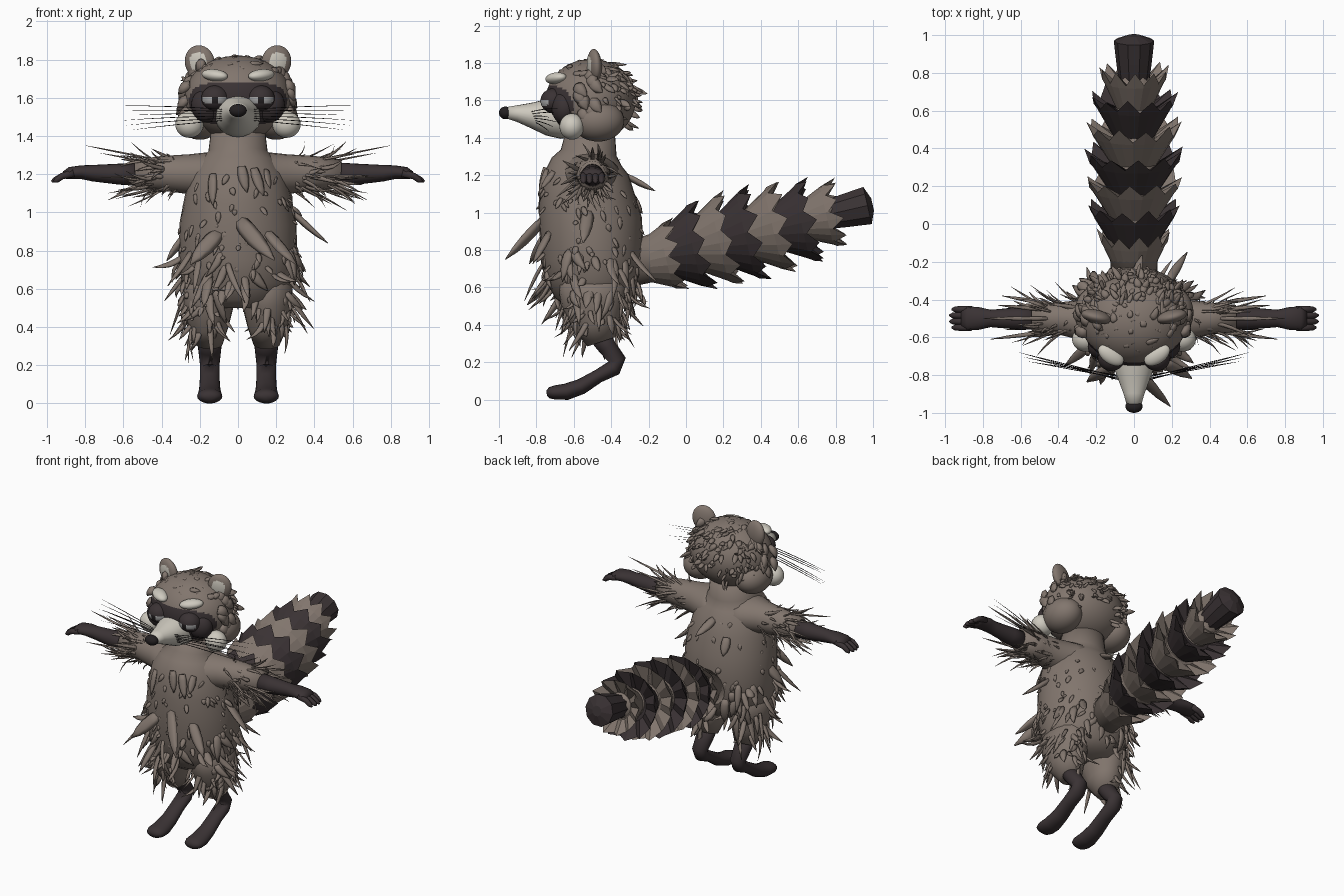
import bpy, bmesh, math, random
from mathutils import Vector, Matrix

random.seed(7)
if "Cube" in bpy.data.objects:
    bpy.data.objects.remove(bpy.data.objects["Cube"])
V, U = Vector, random.uniform
X, Y, Z = V((1, 0, 0)), V((0, 1, 0)), V((0, 0, 1))


def material(name, rgb):
    m = bpy.data.materials.new(name)
    m.use_nodes = True
    m.diffuse_color = (*rgb, 1)
    m.node_tree.nodes["Principled BSDF"].inputs["Base Color"].default_value = (*rgb, 1)
    return m


FUR = material("brown fur", (0.222, 0.18, 0.154))
DARK = material("dark fur", (0.042, 0.032, 0.034))
PALE = material("pale fur", (0.62, 0.59, 0.52))
BLACK = material("black", (0.018, 0.015, 0.016))
EYE = material("eye grey", (0.4, 0.4, 0.4))


def finish(name, bm, mats, smooth=True):
    bmesh.ops.recalc_face_normals(bm, faces=bm.faces)
    for f in bm.faces:
        f.smooth = smooth
    me = bpy.data.meshes.new(name)
    bm.to_mesh(me)
    bm.free()
    for m in mats:
        me.materials.append(m)
    ob = bpy.data.objects.new(name, me)
    bpy.context.collection.objects.link(ob)


def skin(bm, rings):
    """Join rings of points into a closed tube."""
    rows = [[bm.verts.new(p) for p in r] for r in rings]
    n = len(rows[0])
    for a, b in zip(rows, rows[1:]):
        for i in range(n):
            bm.faces.new((a[i], a[(i + 1) % n], b[(i + 1) % n], b[i]))
    bm.faces.new(rows[0][::-1])
    bm.faces.new(rows[-1])


def tube(name, mat, pts, radii, u, sides=20, smooth=True):
    """Elliptical tube along a path; u is the first radius direction."""
    pts, rings = [V(p) for p in pts], []
    for i, p in enumerate(pts):
        t = (pts[min(i + 1, len(pts) - 1)] - pts[max(i - 1, 0)]).normalized()
        v = t.cross(u).normalized()
        a, b = radii[i]
        angs = [2 * math.pi * k / sides for k in range(sides)]
        rings.append([p + u * a * math.cos(g) + v * b * math.sin(g) for g in angs])
    bm = bmesh.new()
    skin(bm, rings)
    finish(name, bm, [mat], smooth)


def ball(name, mats, loc, size, rot=None, rule=None, cuts=(), segments=32):
    """Ellipsoid; rule picks a material from the local unit position."""
    bm = bmesh.new()
    bmesh.ops.create_uvsphere(bm, u_segments=segments, v_segments=segments * 5 // 8, radius=1)
    for co, no in cuts:
        bmesh.ops.bisect_plane(bm, geom=bm.verts[:] + bm.edges[:] + bm.faces[:],
                               plane_co=co, plane_no=no)
    if rule:
        for f in bm.faces:
            f.material_index = rule(f.calc_center_median())
    m = Matrix.Translation(loc) @ (rot or Matrix.Identity(4)) @ Matrix.Diagonal((*size, 1))
    bmesh.ops.transform(bm, matrix=m, verts=bm.verts)
    finish(name, bm, mats)


def tuft(bm, base, d, n, length, w, curl=V((0, 0, 0)), flat=0.5):
    """One curved, tapered, flattened lock of fur."""
    d, base = V(d).normalized(), V(base)
    side = d.cross(n).normalized()
    up = side.cross(d)
    rings = []
    for i, k in enumerate((0.75, 1, 1, 0.7, 0.1)):
        t = i / 4
        p = base + (d * t + curl * t * t) * length
        rings.append([p + (side * math.cos(g) + up * flat * math.sin(g)) * w * k
                      for g in (j * math.pi / 3 for j in range(6))])
    skin(bm, rings)


def jitter(s):
    return V((U(-s, s), U(-s, s), U(-s, s)))


# Torso: height, depth centre, half width, half depth
torso = [(0.5, -0.49, 0.17, 0.15), (0.55, -0.49, 0.25, 0.21), (0.64, -0.495, 0.295, 0.25),
         (0.76, -0.5, 0.312, 0.275), (0.95, -0.51, 0.305, 0.275), (1.08, -0.53, 0.28, 0.255),
         (1.2, -0.535, 0.25, 0.23), (1.27, -0.53, 0.2, 0.19), (1.32, -0.52, 0.155, 0.15),
         (1.44, -0.51, 0.14, 0.13)]
tube("torso", FUR, [(0, y, z) for z, y, a, b in torso], [(a, b) for z, y, a, b in torso], X, 32)


def torso_point(g, z):
    for p, q in zip(torso, torso[1:]):
        if p[0] <= z <= q[0]:
            k = (z - p[0]) / (q[0] - p[0])
            y, a, b = (p[i] + (q[i] - p[i]) * k for i in (1, 2, 3))
            c, s = math.cos(g), math.sin(g)
            return V((a * c, y + b * s, z)), V((c, s, 0))


# Limbs
for s, side in ((1, "left"), (-1, "right")):
    tube(side + "_upper_arm", FUR,
         [(s * x, y, z) for x, y, z in ((0.05, -0.53, 1.19), (0.16, -0.52, 1.195), (0.26, -0.51, 1.2),
                                        (0.4, -0.5, 1.205), (0.54, -0.5, 1.2))],
         [(0.2, 0.13), (0.155, 0.12), (0.11, 0.104), (0.085, 0.09), (0.072, 0.075)], Y)
    tube(side + "_forearm", DARK,
         [(s * x, -0.5, z) for x, z in ((0.5, 1.2), (0.62, 1.2), (0.76, 1.205), (0.82, 1.21),
                                        (0.88, 1.205), (0.91, 1.195))],
         [(0.06, 0.062), (0.058, 0.055), (0.046, 0.043), (0.06, 0.036), (0.064, 0.032), (0.05, 0.02)], Y)
    for i in range(4):
        y = -0.5 + (i - 1.5) * 0.032
        reach = 0.982 - 0.012 * abs(i - 1.5)
        tube(f"{side}_finger_{i + 1}", DARK,
             [(s * 0.86, y, 1.205), (s * 0.92, y, 1.19), (s * (reach - 0.015), y, 1.168), (s * reach, y, 1.16)],
             [(0.018, 0.02), (0.018, 0.018), (0.015, 0.015), (0.006, 0.006)], Y, 10)
    tube(side + "_thigh", FUR,
         [(s * x, y, z) for x, y, z in ((0.14, -0.5, 0.68), (0.155, -0.5, 0.52), (0.155, -0.48, 0.4),
                                        (0.15, -0.45, 0.31))],
         [(0.14, 0.19), (0.135, 0.17), (0.105, 0.125), (0.07, 0.08)], X)
    tube(side + "_lower_leg", DARK,
         [(s * 0.148, y, z) for y, z in ((-0.48, 0.37), (-0.42, 0.28), (-0.365, 0.21), (-0.385, 0.17),
                                         (-0.47, 0.125), (-0.56, 0.07), (-0.64, 0.042), (-0.7, 0.038),
                                         (-0.73, 0.036), (-0.745, 0.034))],
         [(0.068, 0.06), (0.06, 0.05), (0.052, 0.045), (0.052, 0.044), (0.052, 0.036), (0.056, 0.042),
          (0.064, 0.044), (0.066, 0.038), (0.054, 0.03), (0.025, 0.014)], X)

# Head with a rounded dark mask wrapping the face
HC, HR = V((0, -0.51, 1.6)), V((0.28, 0.24, 0.22))


def mask_rule(p):
    reach = math.atan2(abs(p.x), -p.y) / 1.17
    return int(reach < 1 and abs(p.z + 0.14) < 0.5 * math.sqrt(1 - reach ** 4))


ball("head", [FUR, DARK], HC, HR, rule=mask_rule, segments=96)
tube("snout", PALE,
     [(0, y, z) for y, z in ((-0.6, 1.5), (-0.66, 1.507), (-0.74, 1.512), (-0.82, 1.52), (-0.9, 1.53), (-0.97, 1.535))],
     [(0.1, 0.095), (0.122, 0.113), (0.112, 0.1), (0.085, 0.07), (0.055, 0.045), (0.035, 0.028)], X, 24)
ball("nose", [BLACK], (0, -0.965, 1.533), (0.046, 0.035, 0.034))


def eye_rule(p):
    if not (-0.42 < p.z < 0.08 and p.y < -0.45):
        return 0
    return 2 if abs(p.x) < 0.22 else 1


def ear_rule(p):
    return int(p.y < 0 and p.x ** 2 + (p.z - 0.05) ** 2 < 0.33)


for s, side in ((1, "left"), (-1, "right")):
    ball(side + "_eye", [DARK, EYE, BLACK], (s * 0.12, -0.708, 1.598), (0.072, 0.07, 0.066), rule=eye_rule,
         cuts=[((0, 0, -0.42), Z), ((0, 0, 0.08), Z), ((0.22, 0, 0), X), ((-0.22, 0, 0), X)])
    ball(side + "_eye_patch", [DARK], (s * 0.16, -0.648, 1.56), (0.085, 0.07, 0.09))
    ball(side + "_brow", [PALE], (s * 0.122, -0.695, 1.718), (0.077, 0.045, 0.031),
         Matrix.Rotation(s * 0.6, 4, "Z") @ Matrix.Rotation(-s * 0.1, 4, "Y"))
    ball(side + "_cheek_tuft", [PALE], (s * 0.254, -0.61, 1.46), (0.074, 0.066, 0.07))
    ball(side + "_jowl", [FUR], (s * 0.2, -0.47, 1.49), (0.115, 0.14, 0.11))
    ball(side + "_ear", [FUR, PALE], (s * 0.2, -0.49, 1.785), (0.08, 0.036, 0.09),
         Matrix.Rotation(s * 0.25, 4, "Y") @ Matrix.Rotation(s * 0.25, 4, "Z"), ear_rule)

# Whiskers
bm = bmesh.new()
for s in (1, -1):
    for i in range(6):
        base = V((s * 0.083, -0.825 + 0.005 * i, 1.54 - 0.012 * i))
        tip = V((s * (0.61 - 0.025 * (i % 3)), -0.68 - 0.024 * (i % 3), 1.575 - 0.026 * i))
        tuft(bm, base, tip - base, Z, (tip - base).length, 0.0022, V((0, 0, -0.03)), 1)
finish("whiskers", bm, [BLACK])

# Head hair: swept-back locks on the crown and back, heavier ones at the sides
bm = bmesh.new()
for i in range(210):
    n = V((U(-1, 1), U(-0.5, 1), U(-0.25, 1))).normalized()
    if n.y < 0.1 and n.z < 0.62:
        continue
    p = HC + V((n.x * HR.x, n.y * HR.y, n.z * HR.z)) * 0.99
    back = Y * 0.6 - Z * 0.35 + X * n.x * 0.3
    tuft(bm, p, n * 0.25 + back + jitter(0.35), n, U(0.04, 0.08), U(0.012, 0.022), jitter(0.4) - n * 0.2)
for s in (1, -1):
    for i in range(11):
        z, y = 1.52 + 0.025 * i, -0.58 + U(-0.02, 0.12)
        x = 0.265 * math.sqrt(1 - ((z - 1.6) / 0.23) ** 2)
        tuft(bm, (s * x, y, z), V((s * 0.55, 0.3, -0.6 + 0.06 * i)) + jitter(0.2), X * s,
             U(0.08, 0.11), 0.036, V((-s * 0.3, 0, -0.2)), 0.65)
finish("head_hair", bm, [FUR])

# Arm fringe
bm = bmesh.new()
for s in (1, -1):
    for i in range(70):
        g, x = U(0, 2 * math.pi), U(0.24, 0.52)
        n = V((0, math.cos(g), math.sin(g)))
        d = V((s * U(0.7, 1.1), 0, -0.08)) + n * U(0.1, 0.55)
        tuft(bm, V((s * x, -0.5, 1.2)) + n * 0.08, d, n, U(0.07, 0.17), U(0.007, 0.014), jitter(0.5))
    for z, y, k in ((1.35, -0.5, 0.8), (1.31, -0.43, 0.72), (1.1, -0.56, 0.68), (1.07, -0.5, 0.64),
                    (1.18, -0.61, 0.76), (1.22, -0.38, 0.7)):
        a, b = V((s * 0.42, -0.5 + (y + 0.5) * 0.6, 1.2 + (z - 1.2) * 0.5)), V((s * k, y, z))
        tuft(bm, a, b - a, Z, (b - a).length, 0.011)
finish("arm_fringe", bm, [FUR])

# Body coat: short flat locks above, shaggy skirt below
bm = bmesh.new()
for i in range(130):
    p, n = torso_point(U(0, 2 * math.pi), U(0.7, 1.2))
    tuft(bm, p - n * 0.004, n * 0.3 - Z + jitter(0.6), n, U(0.03, 0.08), U(0.01, 0.018), -n * 0.15)
for i in range(75):
    p, n = torso_point(U(0, 2 * math.pi), U(0.56, 0.8))
    out = U(0.1, 0.4) + 0.35 * abs(n.x)
    tuft(bm, p - n * 0.01, n * out - Z + jitter(0.35), n, U(0.09, 0.18), U(0.017, 0.03), jitter(0.5))
for s in (1, -1):
    for i in range(60):
        g, z = U(0, 2 * math.pi), U(0.37, 0.58)
        n = V((math.cos(g), math.sin(g), 0))
        r = 0.07 + (z - 0.32) * 0.28
        if n.x * s < -0.5:
            continue
        out = U(0.1, 0.45) + 0.3 * abs(n.x)
        tuft(bm, V((s * 0.155 + n.x * r, -0.48 + n.y * r * 1.25, z)), n * out - Z + jitter(0.3), n,
             U(0.07, 0.15), U(0.013, 0.023), jitter(0.5))
# Large single locks: base, tip, width
for a, b, w in [((0, -0.77, 0.97), (0.17, -0.98, 0.74), 0.045), ((-0.1, -0.76, 0.9), (-0.27, -0.85, 0.72), 0.045),
                ((0.28, -0.52, 1.02), (0.47, -0.55, 0.83), 0.035), ((-0.29, -0.5, 0.88), (-0.4, -0.55, 0.74), 0.035),
                ((0, -0.31, 1.2), (0.03, -0.15, 1.11), 0.03), ((-0.12, -0.28, 1.1), (-0.14, -0.22, 0.99), 0.03),
                ((-0.14, -0.745, 1.2), (-0.15, -0.8, 1.03), 0.028), ((0.02, -0.77, 1.24), (0.04, -0.8, 1.1), 0.028),
                ((0.09, -0.76, 1.23), (0.13, -0.8, 1.08), 0.028), ((0.16, -0.72, 1.22), (0.17, -0.79, 1.12), 0.024),
                ((0.16, -0.74, 0.9), (0.3, -0.83, 0.72), 0.035), ((-0.16, -0.72, 0.66), (-0.2, -0.86, 0.5), 0.035)]:
    a, b = V(a), V(b)
    n = V((a.x, a.y + 0.52, 0)).normalized()
    tuft(bm, a - n * 0.015, b - a, n, (b - a).length, w, V((0.06, 0, 0.03)))
finish("body_coat", bm, [FUR])

# Tail: nested flared collars with toothed rims; rim centre y, z, radius
axis = V((0, 1, 0.23)).normalized()
cross = axis.cross(X)
tube("tail_core", FUR, [(0, -0.32, 0.72), (0, 0.1, 0.83), (0, 0.8, 1.0)],
     [(0.12, 0.12), (0.14, 0.14), (0.08, 0.08)], X)
rims = [(-0.06, 0.775, 0.19), (0.085, 0.825, 0.24), (0.225, 0.86, 0.25), (0.365, 0.89, 0.255),
        (0.515, 0.92, 0.245), (0.665, 0.955, 0.225), (0.8, 0.995, 0.18)]
TEETH = 11
for k, (y, z, r) in enumerate(rims):
    c = V((0, y, z))
    rings = []
    for back, scale, teeth in ((0.2, 0.5, 0), (0.05, 0.88, 0), (0.0, 0.99, 1), (0.06, 0.5, 0)):
        ring = []
        for i in range(2 * TEETH):
            g = math.pi * (i + k * 0.6) / TEETH
            tip = teeth * (U(0.015, 0.04) if i % 2 else U(-0.035, -0.025))
            rr = r * (scale + tip * 1.4)
            ring.append(c + axis * (tip - back) + (X * math.cos(g) + cross * math.sin(g)) * rr)
        rings.append(ring)
    bm = bmesh.new()
    skin(bm, rings)
    finish(f"tail_collar_{k + 1}", bm, [DARK if k % 2 else FUR], False)
tube("tail_tip", DARK, [V((0, 0.98, 1.04)) + axis * t for t in (-0.24, -0.12, -0.01, 0.018)],
     [(0.08, 0.08), (0.095, 0.095), (0.107, 0.107), (0.035, 0.035)], X, 10, False)
